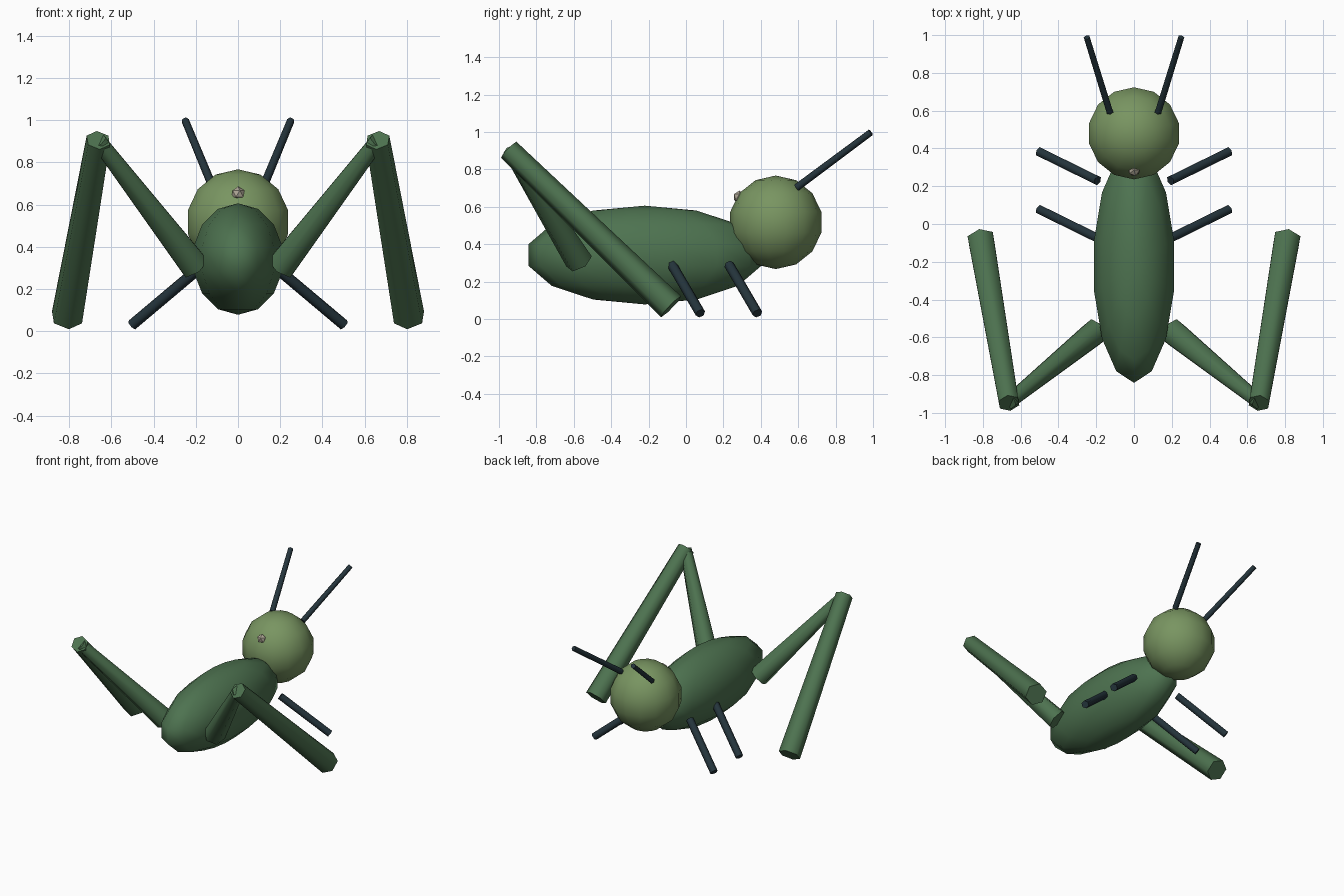
import bpy, math
from mathutils import Vector

if "Cube" in bpy.data.objects:
    bpy.data.objects.remove(bpy.data.objects["Cube"])


def material(name, rgb):
    m = bpy.data.materials.new(name)
    m.diffuse_color = (*rgb, 1)
    m.use_nodes = True
    m.node_tree.nodes["Principled BSDF"].inputs["Base Color"].default_value = m.diffuse_color
    return m


GREEN = material("leaf_green", (0.075, 0.17, 0.08))
LIGHT = material("light_green", (0.19, 0.30, 0.12))
DARK = material("dark_slate", (0.018, 0.035, 0.045))
BEIGE = material("beige", (0.42, 0.38, 0.30))


def finish(name, mat, angle):
    o = bpy.context.object
    o.name = name
    o.data.materials.append(mat)
    bpy.ops.object.shade_smooth_by_angle(angle=math.radians(angle))
    return o


def ball(name, loc, radii, mat, segments=14, rings=7):
    bpy.ops.mesh.primitive_uv_sphere_add(segments=segments, ring_count=rings,
                                         radius=1, location=loc)
    bpy.context.object.scale = radii
    bpy.ops.object.transform_apply(location=False, rotation=False, scale=True)
    return finish(name, mat, 80)


def rod(name, a, b, r1, r2, mat):
    """Six-sided tapered rod from a to b, made on both sides of x = 0."""
    for side, s in (("right", 1), ("left", -1)):
        p = Vector((a[0] * s, a[1], a[2]))
        q = Vector((b[0] * s, b[1], b[2]))
        bpy.ops.mesh.primitive_cone_add(
            vertices=6, radius1=r1, radius2=r2, depth=(q - p).length,
            location=(p + q) / 2,
            rotation=(q - p).to_track_quat('Z', 'Y').to_euler())
        finish(f"{name}_{side}", mat, 65)


# Body and head
ball("body", (0, -0.22, 0.342), (0.222, 0.637, 0.264), GREEN)
ball("head", (0, 0.48, 0.517), (0.25, 0.25, 0.25), LIGHT)

# Small bead on the head
bpy.ops.mesh.primitive_ico_sphere_add(subdivisions=1, radius=0.034,
                                      location=(0, 0.285, 0.652))
finish("bead", BEIGE, 30)

# Antennae
rod("antenna", (0.128, 0.592, 0.703), (0.25, 0.988, 0.998), 0.02, 0.018, DARK)

# Short walking legs, two pairs
for name, dy in (("front_leg", 0.0), ("middle_leg", -0.305)):
    rod(name, (0.193, 0.23, 0.29), (0.502, 0.382, 0.03), 0.027, 0.027, DARK)\
        if dy == 0 else \
        rod(name, (0.193, 0.23 + dy, 0.29), (0.502, 0.382 + dy, 0.03),
            0.027, 0.027, DARK)

# Large hind legs: thigh and shin
rod("hind_thigh", (0.205, -0.572, 0.308), (0.66, -0.94, 0.90),
    0.076, 0.042, GREEN)
rod("hind_shin", (0.662, -0.948, 0.905), (0.81, -0.08, 0.066),
    0.06, 0.078, GREEN)
